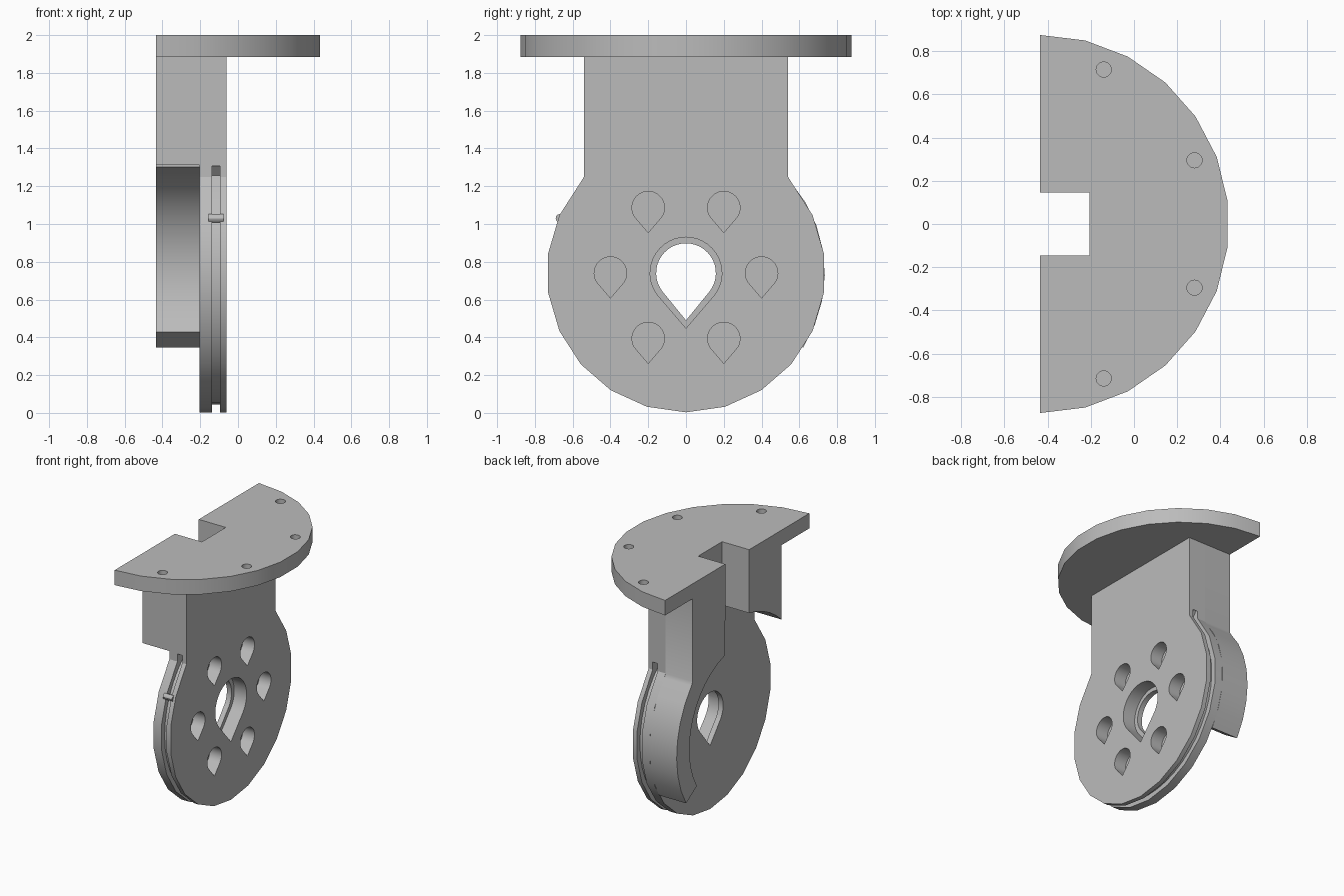
import bpy, bmesh, math
from math import radians, degrees, sin, cos, acos

if "Cube" in bpy.data.objects:
    bpy.data.objects.remove(bpy.data.objects["Cube"])

grey = bpy.data.materials.new("plain grey")
grey.diffuse_color = (0.5, 0.5, 0.5, 1)
grey.use_nodes = True
grey.node_tree.nodes["Principled BSDF"].inputs["Base Color"].default_value = grey.diffuse_color

HUB = 0.74                     # height of the disc centre
BACK, WEB, FRONT = -0.435, -0.205, -0.06   # x planes


def prism(name, pts, axis, lo, hi):
    """Extrude an outline: (y, z) along x, or (x, y) along z."""
    def place(p, h):
        return (h, p[0], p[1]) if axis == 'X' else (p[0], p[1], h)
    bm = bmesh.new()
    a = [bm.verts.new(place(p, lo)) for p in pts]
    b = [bm.verts.new(place(p, hi)) for p in pts]
    bm.faces.new(a)
    bm.faces.new(b)
    n = len(pts)
    for i in range(n):
        j = (i + 1) % n
        bm.faces.new((a[i], a[j], b[j], b[i]))
    bmesh.ops.recalc_face_normals(bm, faces=bm.faces)
    me = bpy.data.meshes.new(name)
    bm.to_mesh(me)
    bm.free()
    me.materials.append(grey)
    ob = bpy.data.objects.new(name, me)
    bpy.context.collection.objects.link(ob)
    return ob


def arc(r, a0, a1, n, c=(0, HUB)):
    return [(c[0] + r * cos(radians(a0 + (a1 - a0) * i / n)),
             c[1] + r * sin(radians(a0 + (a1 - a0) * i / n))) for i in range(n + 1)]


def teardrop(cy, cz, r, tip):
    """Circle with tangent lines meeting at a point below it."""
    a = degrees(acos(r / tip))
    return arc(r, -90 + a, 270 - a, 28, (cy, cz)) + [(cy, cz - tip)]


def select(ob):
    bpy.ops.object.select_all(action='DESELECT')
    ob.select_set(True)
    bpy.context.view_layer.objects.active = ob


def cut(ob, cutters):
    for c in cutters:
        m = ob.modifiers.new("cut", 'BOOLEAN')
        m.operation, m.solver, m.object = 'DIFFERENCE', 'EXACT', c
        select(ob)
        bpy.ops.object.modifier_apply(modifier=m.name)
        bpy.data.objects.remove(c)


# mounting plate: half disc with a notch in its straight side
outline = arc(0.875, -90, 90, 13, (BACK, 0))
outline += [(BACK, 0.145), (WEB, 0.145), (WEB, -0.145), (BACK, -0.145)]
plate = prism("mounting_plate", outline, 'Z', 1.885, 2.0)
cut(plate, [prism("screw_hole", arc(0.035, 0, 345, 23, (x, s * y)), 'Z', 1.92, 2.1)
            for x, y in ((-0.14, 0.715), (0.28, 0.295)) for s in (-1, 1)])

# neck web and round disc in one profile
step = 360 / 22
outline = arc(0.737, -90 - 8 * step, -90 + 8 * step, 16)
outline += [(0.54, 1.25), (0.54, 1.885), (-0.54, 1.885), (-0.54, 1.25)]
disc = prism("neck_and_disc", outline, 'X', WEB, FRONT)

# rim groove, stepped centre hole and blind pockets
groove = arc(0.695, 48, -228, 34) + arc(0.785, -228, 48, 34)
cutters = [prism("groove", groove, 'X', -0.137, -0.095),
           prism("bore", teardrop(0, HUB, 0.158, 0.25), 'X', -0.3, 0.1),
           prism("counterbore", teardrop(0, HUB, 0.19, 0.292), 'X', -0.165, 0.1)]
for k in range(6):
    y, z = 0.4 * cos(radians(60 * k)), HUB + 0.4 * sin(radians(60 * k))
    cutters.append(prism("pocket", teardrop(y, z, 0.086, 0.132), 'X', -0.16, 0.1))
cut(disc, cutters)

# long rear leg with the curved guard
guard = [(0.145, 1.885), (0.54, 1.885), (0.54, 1.25)]
guard += arc(0.735, 41, -32.5, 7) + arc(0.58, -32.5, 75.5, 12)
leg_long = prism("guard_leg", guard, 'X', BACK, WEB)

# short rear leg with a hollowed underside
short = [(-0.145, 1.885), (-0.54, 1.885)] + arc(0.787, 133.3, 100.6, 5)
leg_short = prism("short_leg", short, 'X', BACK, WEB)

# small cable stop crossing the groove
stop = prism("cable_stop", arc(0.022, 0, 330, 11, (-0.668, 1.03)), 'X', -0.155, -0.078)

for ob in (plate, disc, leg_long, leg_short, stop):
    select(ob)
    bpy.ops.object.shade_smooth_by_angle(angle=radians(30))
